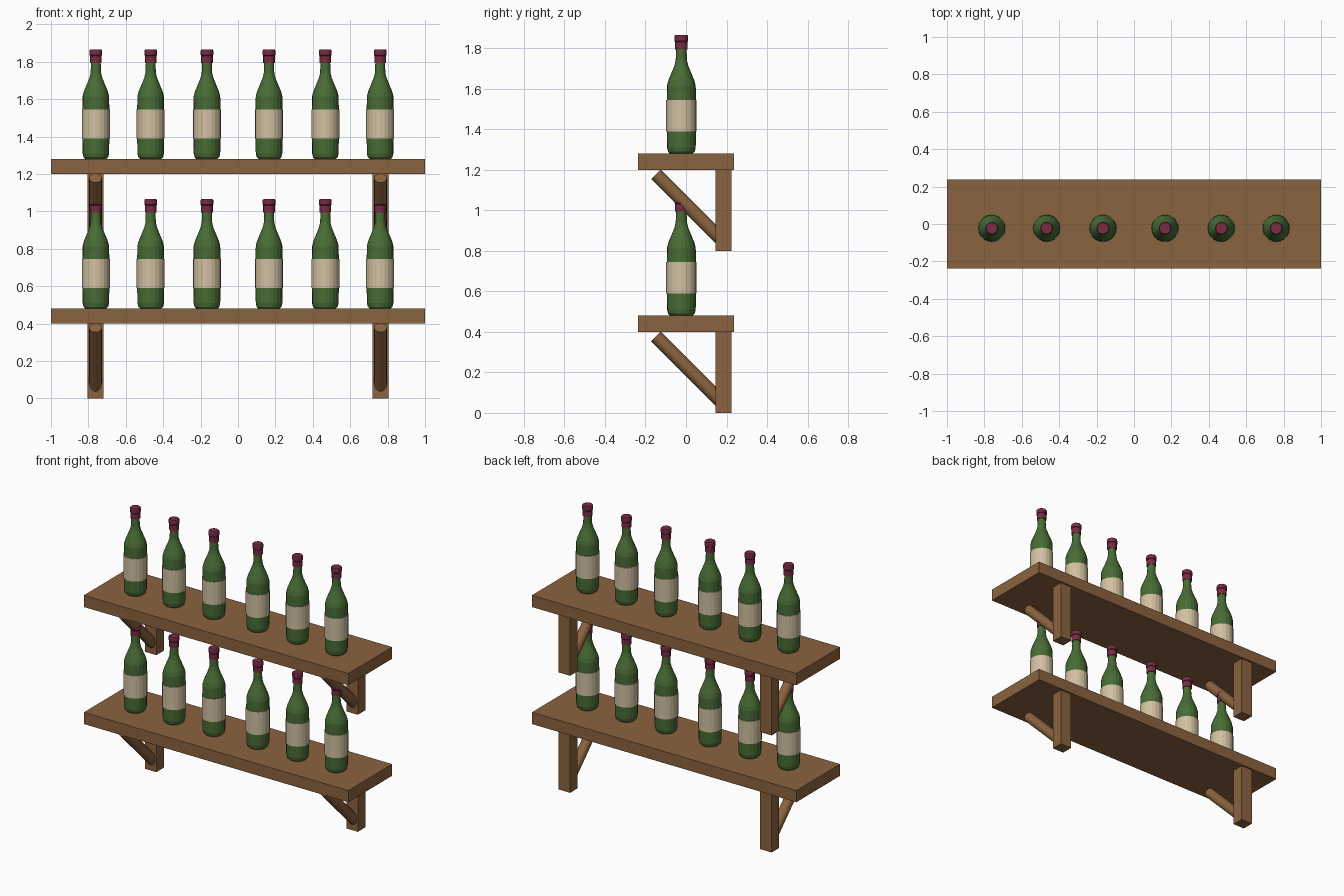
import bpy, math
from mathutils import Vector

cube = bpy.data.objects.get("Cube")
if cube:
    bpy.data.objects.remove(cube)


def material(name, color):
    m = bpy.data.materials.new(name)
    m.use_nodes = True
    m.diffuse_color = (*color, 1)
    m.node_tree.nodes["Principled BSDF"].inputs["Base Color"].default_value = (*color, 1)
    return m


WOOD = material("brown wood", (0.26, 0.125, 0.05))
GLASS = material("green glass", (0.065, 0.15, 0.035))
PAPER = material("cream paper", (0.64, 0.53, 0.36))
FOIL = material("wine red foil", (0.19, 0.025, 0.055))


def box(name, size, center):
    bpy.ops.mesh.primitive_cube_add(size=1, location=center)
    ob = bpy.context.object
    ob.name = name
    ob.scale = size
    bpy.ops.object.transform_apply(location=False, rotation=False, scale=True)
    ob.data.materials.append(WOOD)


def rod(name, start, end, radius):
    a, b = Vector(start), Vector(end)
    bpy.ops.mesh.primitive_cylinder_add(vertices=16, radius=radius, depth=(b - a).length,
                                        location=(a + b) / 2)
    ob = bpy.context.object
    ob.name = name
    ob.rotation_euler = (b - a).to_track_quat('Z', 'Y').to_euler()
    ob.data.materials.append(WOOD)
    bpy.ops.object.shade_smooth_by_angle(angle=math.radians(35))


def lathe(name, profile, sides=20):
    """Revolve (radius, height) points and cap both ends."""
    verts, faces = [], []
    for r, z in profile:
        for i in range(sides):
            a = math.tau * i / sides
            verts.append((r * math.cos(a), r * math.sin(a), z))
    for k in range(len(profile) - 1):
        for i in range(sides):
            j = (i + 1) % sides
            faces.append((k * sides + i, k * sides + j, (k + 1) * sides + j, (k + 1) * sides + i))
    faces.append(tuple(reversed(range(sides))))
    faces.append(tuple(range(len(verts) - sides, len(verts))))
    me = bpy.data.meshes.new(name)
    me.from_pydata(verts, [], faces)
    return me


# Bottle: glass body, paper label band and foil cap chosen by height
LABEL_LOW, LABEL_HIGH, FOIL_LOW = 0.11, 0.265, 0.514
bottle = lathe("bottle", [
    (0.056, 0), (0.066, 0.01), (0.071, 0.03), (0.072, LABEL_LOW),
    (0.075, LABEL_LOW), (0.075, LABEL_HIGH), (0.072, LABEL_HIGH),
    (0.071, 0.335), (0.064, 0.362), (0.046, 0.405), (0.034, 0.435), (0.028, 0.46),
    (0.026, FOIL_LOW), (0.031, FOIL_LOW), (0.031, 0.552),
    (0.034, 0.556), (0.034, 0.58), (0.03, 0.586)])
for m in (GLASS, PAPER, FOIL):
    bottle.materials.append(m)
for p in bottle.polygons:
    if p.center.z > FOIL_LOW - 0.001:
        p.material_index = 2
    elif LABEL_LOW - 0.001 < p.center.z < LABEL_HIGH + 0.001:
        p.material_index = 1

# Two matching shelves, each with brackets and a row of bottles
for level, base in (("lower", 0), ("upper", 0.8)):
    box(level + "_shelf", (2, 0.474, 0.08), (0, 0, base + 0.44))
    for side, s in (("right", -1), ("left", 1)):
        x = 0.762 * s
        box(f"{level}_{side}_post", (0.086, 0.08, 0.4), (x, 0.185, base + 0.2))
        rod(f"{level}_{side}_brace", (x, -0.148, base + 0.378), (x, 0.17, base + 0.06), 0.034)
        for n, bx in enumerate((0.166, 0.467, 0.76)):
            ob = bpy.data.objects.new(f"{level}_{side}_bottle_{n + 1}", bottle)
            ob.location = (bx * s, -0.023, base + 0.48)
            bpy.context.collection.objects.link(ob)
